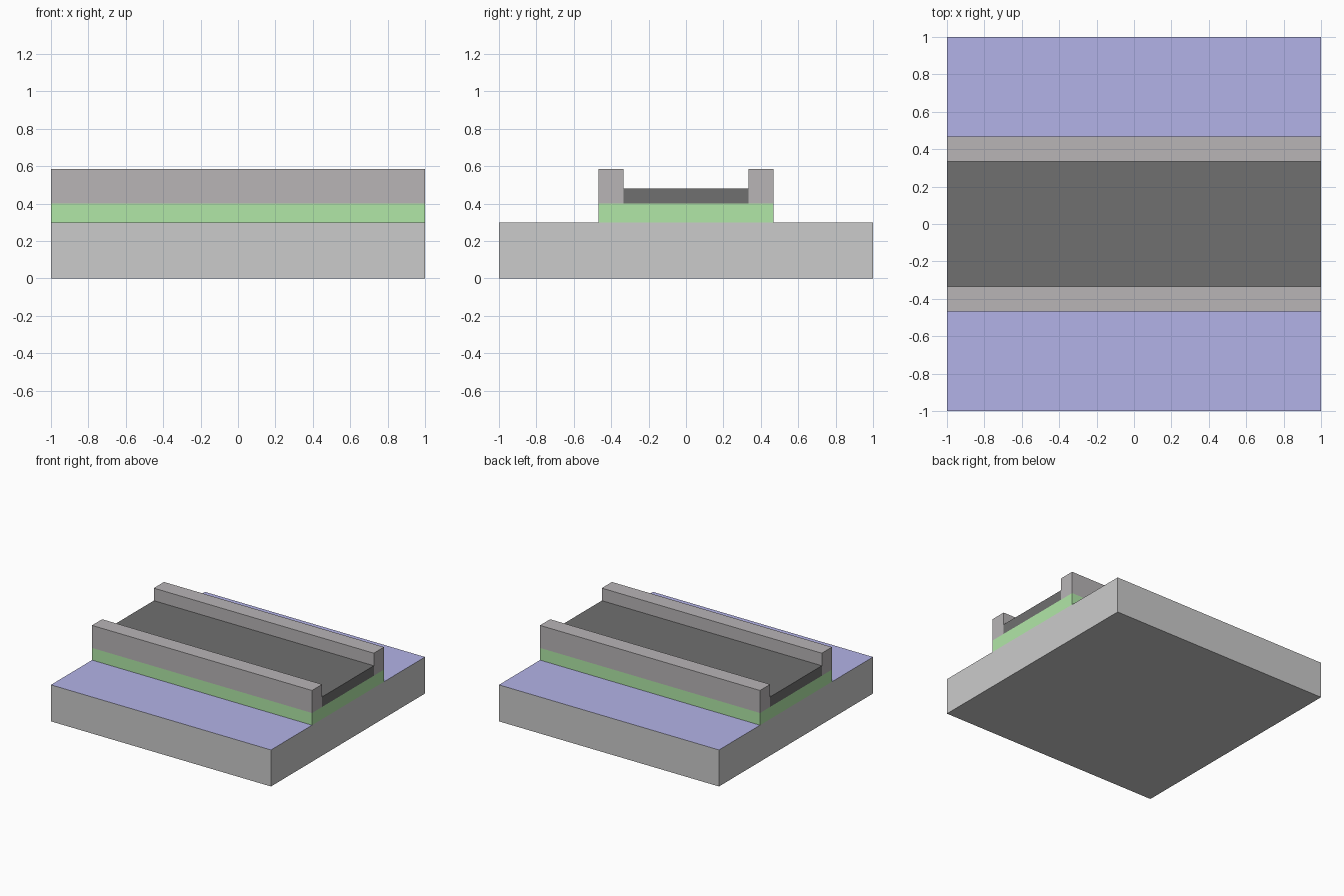
import bpy, bmesh

if "Cube" in bpy.data.objects:
    bpy.data.objects.remove(bpy.data.objects["Cube"])


def material(name, rgb):
    m = bpy.data.materials.new(name)
    m.diffuse_color = (*rgb, 1)
    m.use_nodes = True
    m.node_tree.nodes["Principled BSDF"].inputs["Base Color"].default_value = m.diffuse_color
    return m


def box(name, y0, y1, z0, z1, mat=None):
    """Full-length box along x, spanning the given y and z ranges."""
    bm = bmesh.new()
    bmesh.ops.create_cube(bm, size=1)
    for v in bm.verts:
        v.co = (v.co.x * 2, y0 if v.co.y < 0 else y1, z0 if v.co.z < 0 else z1)
    bm.normal_update()
    mesh = bpy.data.meshes.new(name)
    bm.to_mesh(mesh)
    bm.free()
    obj = bpy.data.objects.new(name, mesh)
    bpy.context.collection.objects.link(obj)
    if mat:
        mesh.materials.append(mat)
    return obj


blue = material("blue", (0.45, 0.45, 0.80))
green = material("green", (0.44, 0.80, 0.39))
stone = material("stone", (0.48, 0.46, 0.47))
asphalt = material("asphalt", (0.16, 0.16, 0.16))

# Grey base slab with a blue top face
base = box("base", -1, 1, 0, 0.3)
base.data.materials.append(None)
base.data.materials.append(blue)
for face in base.data.polygons:
    if face.normal.z > 0.5:
        face.material_index = 1

# Raised green bed and the road on it
box("road_bed", -0.467, 0.467, 0.3, 0.4, green)
box("road", -0.335, 0.335, 0.4, 0.482, asphalt)

# Kerb walls, mirrored across the road
kerb = box("kerb", 0.335, 0.467, 0.4, 0.585, stone)
mirror = kerb.modifiers.new("mirror", 'MIRROR')
mirror.use_axis = (False, True, False)
